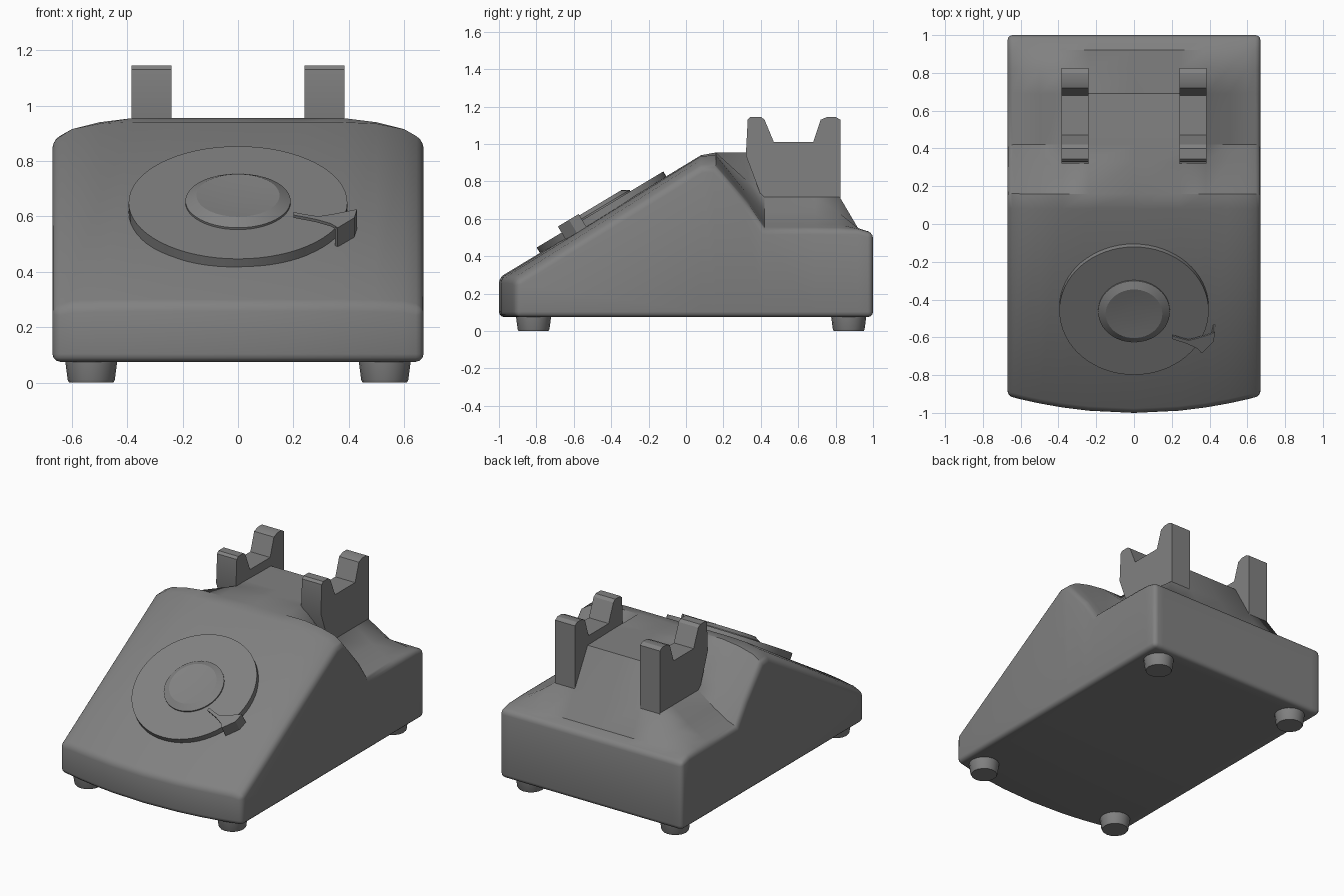
import bpy, bmesh, math
from mathutils import Matrix, Vector

cube = bpy.data.objects.get("Cube")
if cube:
    bpy.data.objects.remove(cube, do_unlink=True)

grey = bpy.data.materials.new("plain grey")
grey.use_nodes = True
COLOUR = (0.22, 0.22, 0.22, 1)
grey.diffuse_color = COLOUR
grey.node_tree.nodes["Principled BSDF"].inputs["Base Color"].default_value = COLOUR


def finish(bm, name, angle=30, matrix=None):
    """Turn a bmesh into a shaded, coloured object."""
    if matrix:
        bm.transform(matrix)
    bmesh.ops.recalc_face_normals(bm, faces=bm.faces)
    mesh = bpy.data.meshes.new(name)
    bm.to_mesh(mesh)
    bm.free()
    mesh.materials.append(grey)
    ob = bpy.data.objects.new(name, mesh)
    bpy.context.collection.objects.link(ob)
    bpy.ops.object.select_all(action='DESELECT')
    ob.select_set(True)
    bpy.context.view_layer.objects.active = ob
    bpy.ops.object.shade_smooth_by_angle(angle=math.radians(angle))
    return ob


def prism(bm, points, offset):
    """Extrude a closed outline of 3D points along an offset."""
    face = bm.faces.new([bm.verts.new(p) for p in points])
    new = bmesh.ops.extrude_face_region(bm, geom=[face])["geom"]
    bmesh.ops.translate(bm, vec=offset, verts=[v for v in new if isinstance(v, bmesh.types.BMVert)])


def turned(name, rings, sides, matrix, angle=30):
    """Capped solid of revolution from (radius, height) rings."""
    bm = bmesh.new()
    loops = [[bm.verts.new((r * math.cos(math.tau * i / sides), r * math.sin(math.tau * i / sides), h))
              for i in range(sides)] for r, h in rings]
    for a, b in zip(loops, loops[1:]):
        for i in range(sides):
            j = (i + 1) % sides
            bm.faces.new((a[i], a[j], b[j], b[i]))
    bm.faces.new(loops[0])
    bm.faces.new(loops[-1])
    return finish(bm, name, angle, matrix)


# Body: half columns across, stations from front to back
BOTTOM = 0.075
columns = [0, 0.24, 0.38, 0.5, 0.6, 0.67]
stations = [
    (-1.0, [.285, .285, .285, .283, .28, .265]),
    (0.08, [.94, .94, .94, .935, .915, .875]),
    (0.16, [.955, .955, .955, .94, .915, .875]),
    (0.33, [.955, .955, .80, .73, .70, .68]),
    (0.42, [.955, .955, .72, .63, .57, .545]),
    (0.69, [.95, .95, .72, .63, .57, .545]),
    (0.82, [.72, .72, .72, .63, .57, .545]),
    (0.92, [.55, .55, .55, .55, .55, .545]),
    (1.0, [.525, .525, .525, .525, .525, .525]),
]
xs = [-x for x in columns[:0:-1]] + columns
bm = bmesh.new()
top, low = [], []
for y, heights in stations:
    zs = heights[:0:-1] + heights
    bow = [0.09 * (x / 0.67) ** 2 if y < -0.9 else 0 for x in xs]
    top.append([bm.verts.new((x, y + b, z)) for x, z, b in zip(xs, zs, bow)])
    low.append([bm.verts.new((x, y + b, BOTTOM)) for x, b in zip(xs, bow)])
last = len(xs) - 1
for s in range(len(stations) - 1):
    for c in range(last):
        bm.faces.new((top[s][c], top[s][c + 1], top[s + 1][c + 1], top[s + 1][c]))
        bm.faces.new((low[s][c], low[s][c + 1], low[s + 1][c + 1], low[s + 1][c]))
    for c in (0, last):
        bm.faces.new((top[s][c], top[s + 1][c], low[s + 1][c], low[s][c]))
for s in (0, -1):
    for c in range(last):
        bm.faces.new((top[s][c], top[s][c + 1], low[s][c + 1], low[s][c]))
bmesh.ops.recalc_face_normals(bm, faces=bm.faces)
# Round the outer rim, the bottom rim and the upright corners
rim = set(top[0] + top[-1] + [row[c] for row in top for c in (0, last)])
base = set(low[0] + low[-1] + [row[c] for row in low for c in (0, last)])
corners = [e for e in bm.edges if e.calc_face_angle() > 0.45 and (
    all(v in rim for v in e.verts) or all(v in base for v in e.verts)
    or (any(v in rim for v in e.verts) and any(v in base for v in e.verts)))]
bmesh.ops.bevel(bm, geom=corners, offset=0.028, segments=3, profile=0.5,
                affect='EDGES', clamp_overlap=True)
finish(bm, "body", 38)

# Handset cradles
cradle = [(.32, .94), (.33, 1.13), (.345, 1.145), (.40, 1.145), (.42, 1.13), (.47, 1.01),
          (.68, 1.01), (.72, 1.13), (.755, 1.145), (.80, 1.145), (.825, 1.13), (.825, .70), (.41, .70)]
for side, x in (("right", -0.385), ("left", 0.24)):
    bm = bmesh.new()
    prism(bm, [(x, y, z) for y, z in cradle], Vector((0.145, 0, 0)))
    finish(bm, side + "_cradle", 25)

# Dial, hub and finger stop share the tilt of the front slope
tilt = Matrix.Translation((0, -0.46, 0.65)) @ Matrix.Rotation(math.radians(31), 4, 'X')
turned("dial", [(.395, -.045), (.395, 0)], 64, tilt)
turned("dial_hub", [(.19, -.01), (.19, .008), (.15, .03), (.10, .026), (.04, .024)], 48, tilt, 20)

bm = bmesh.new()
plate = [(.20, -.13), (.24, -.145), (.29, -.16), (.34, -.145), (.38, -.13), (.43, -.11),
         (.42, -.17), (.36, -.24), (.335, -.21), (.28, -.18), (.20, -.15)]
prism(bm, [(u, v, 0.026) for u, v in plate], Vector((0, 0, 0.012)))
flap = [(.43, -.11), (.42, -.17), (.36, -.24), (.35, -.232), (.41, -.165), (.42, -.11)]
prism(bm, [(u, v, -0.045) for u, v in flap], Vector((0, 0, 0.08)))
finish(bm, "finger_stop", 30, tilt)

# Feet
for fb, y in (("front", -0.815), ("back", 0.87)):
    for side, x in (("right", -0.53), ("left", 0.53)):
        turned(f"{fb}_{side}_foot", [(.08, 0), (.085, .01), (.095, .085)], 16,
               Matrix.Translation((x, y, 0)))
